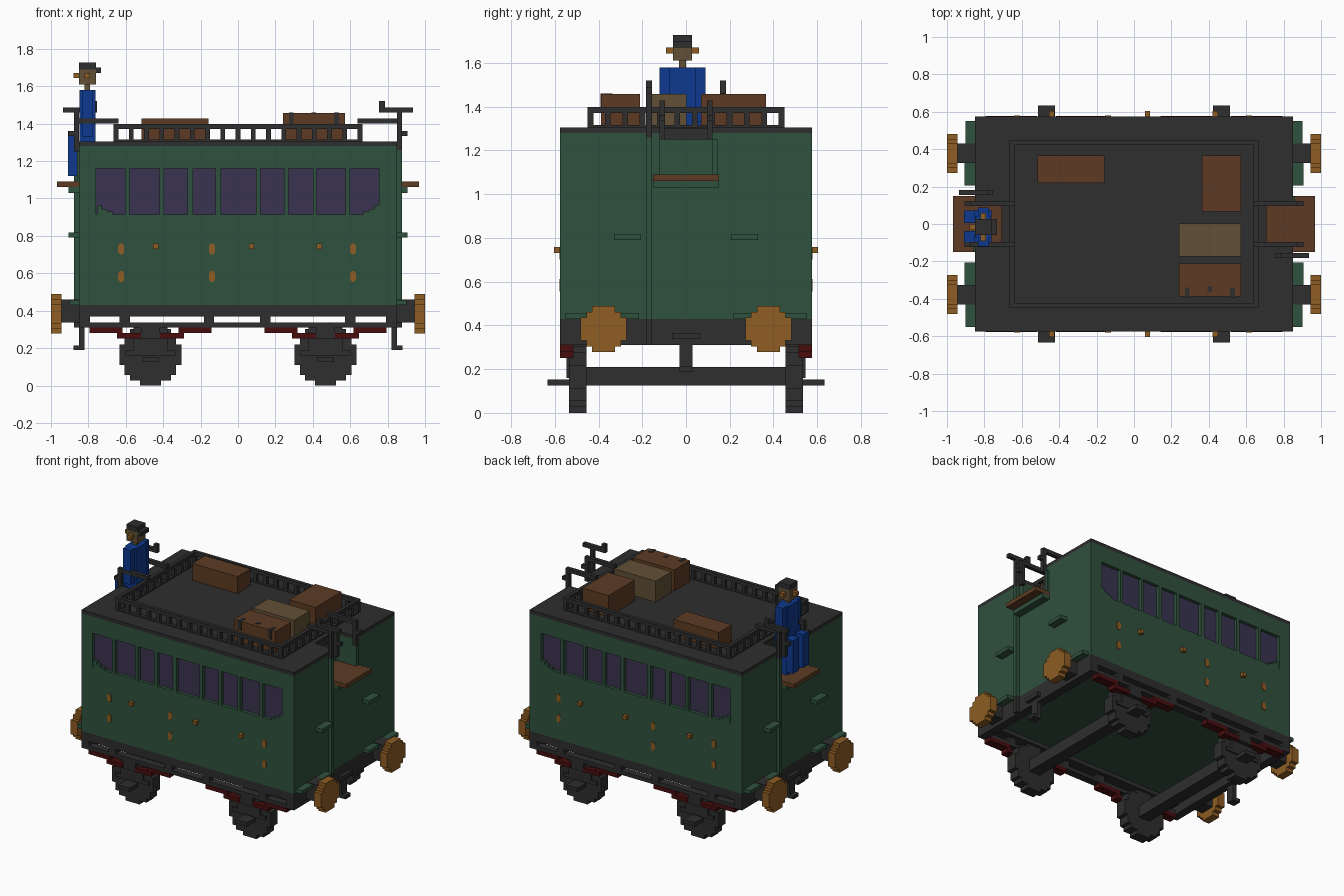
import bpy, bmesh, math

if "Cube" in bpy.data.objects:
    bpy.data.objects.remove(bpy.data.objects["Cube"], do_unlink=True)


def material(name, rgb):
    lin = [((c / 255 + 0.055) / 1.055) ** 2.4 if c > 10 else c / 255 / 12.92 for c in rgb]
    m = bpy.data.materials.new(name)
    m.use_nodes = True
    m.diffuse_color = (*lin, 1)
    m.node_tree.nodes["Principled BSDF"].inputs["Base Color"].default_value = (*lin, 1)
    return m


GREEN = material("coach green", (47, 81, 61))
DARK = material("charcoal", (46, 46, 46))
BROWN = material("brown wood", (93, 59, 35))
TAN = material("tan leather", (98, 80, 54))
BRASS = material("brass", (142, 93, 35))
BLUE = material("blue cloth", (13, 57, 142))
RED = material("dark red", (72, 13, 14))
GLASS = material("window violet", (58, 52, 80))


def part(name, mat, boxes):
    """One object made of boxes (x0, x1, y0, y1, z0, z1)."""
    bm = bmesh.new()
    for x0, x1, y0, y1, z0, z1 in boxes:
        x0, x1 = sorted((x0, x1))
        y0, y1 = sorted((y0, y1))
        r = bmesh.ops.create_cube(bm, size=1)
        for v in r["verts"]:
            v.co = (x1 if v.co.x > 0 else x0, y1 if v.co.y > 0 else y0, z1 if v.co.z > 0 else z0)
    me = bpy.data.meshes.new(name)
    bm.to_mesh(me)
    bm.free()
    me.materials.append(mat)
    ob = bpy.data.objects.new(name, me)
    bpy.context.scene.collection.objects.link(ob)
    return ob


def flip_x(boxes):
    return boxes + [(-b[1], -b[0], *b[2:]) for b in boxes]


def flip_y(boxes):
    return boxes + [(b[0], b[1], -b[3], -b[2], b[4], b[5]) for b in boxes]


def turn(boxes):
    """Add a copy turned half a circle about z."""
    return boxes + [(-b[1], -b[0], -b[3], -b[2], b[4], b[5]) for b in boxes]


def stepped_rows(r, n):
    """Rows (half width, low, high) of a blocky disc."""
    s = 2 * r / n
    rows = []
    for i in range(n):
        c = -r + (i + 0.5) * s
        rows.append((round(math.sqrt(r * r - c * c) / s) * s, c - s / 2, c + s / 2))
    return rows


# Body core, with an open driver's alcove at each end
Y, YI, X, XA, YA = 0.575, 0.547, 0.85, 0.70, 0.12
ends = flip_x([(XA, X, -YI, YI, 0.43, 1.06)] + flip_y([(XA, X, YA, YI, 1.06, 1.28)]))
part("body_core", GREEN, [(-XA, XA, -YI, YI, 0.43, 1.28)] + ends)
part("floor", GREEN, [(-0.80, 0.80, -0.5, 0.5, 0.40, 0.43)])

# Side walls with window openings
windows = [(-0.76, -0.605), (-0.58, -0.42), (-0.395, -0.27), (-0.24, -0.12), (-0.09, 0.095),
           (0.12, 0.245), (0.27, 0.40), (0.42, 0.575), (0.60, 0.755)]
Z0, Z1 = 0.915, 1.16
edges = [-X] + [e for w in windows for e in w] + [X]
walls = [(-X, X, YI, Y, 0.43, Z0), (-X, X, YI, Y, Z1, 1.28)]
walls += [(edges[i], edges[i + 1], YI, Y, Z0, Z1) for i in range(0, len(edges), 2)]
walls += flip_x([(0.73, 0.755, YI, Y, Z0, 0.965), (0.70, 0.73, YI, Y, Z0, 0.945),
                 (0.67, 0.70, YI, Y, Z0, 0.93)])
part("side_walls", GREEN, flip_y(walls))
part("windows", GLASS, flip_y([(a, b, YI, YI + 0.004, Z0, Z1) for a, b in windows]))

# Brass plates and knobs on the sides
plates = []
for x in (-0.625, -0.14, 0.615):
    for z in (0.73, 0.583):
        plates += [(x - 0.016, x + 0.016, Y, Y + 0.004, z - 0.021, z + 0.021),
                   (x - 0.009, x + 0.009, Y, Y + 0.004, z - 0.029, z + 0.029)]
part("side_plates", BRASS, flip_y(plates))
part("side_knobs", BRASS, flip_y([(x - 0.014, x + 0.014, Y, 0.603, 0.73, 0.758)
                                  for x in (-0.44, 0.072, 0.435)]))

# Roof
part("roof", DARK, [(-XA, XA, -Y, Y, 1.28, 1.305)]
     + flip_x(flip_y([(XA, X, YA, Y, 1.28, 1.305)])))
part("alcove_lintels", DARK, flip_x([(XA, XA + 0.008, -YA, YA, 1.25, 1.30)]))

# Driver seats and end fittings
part("driver_seats", BROWN, flip_x([(XA, X, -YA, YA, 1.06, 1.09), (X, 0.967, -0.15, 0.15, 1.06, 1.09)]))
part("seat_supports", GREEN, flip_x([(X, 0.905, -0.15, 0.15, 1.03, 1.06)]))
part("alcove_trims", GREEN, turn([(X, 0.862, 0.12, 0.147, 1.09, 1.25)]))
part("end_steps", GREEN, flip_x(flip_y([(X, 0.905, 0.205, 0.33, 0.79, 0.817)])))
part("end_poles", GREEN, turn([(X, 0.877, -0.183, -0.155, 0.43, 1.26)]))
part("buffer_covers", GREEN, flip_x(flip_y([(X, 0.90, 0.215, 0.55, 0.43, 0.456)])))

# Brake cranks and hand rails above the ends
part("brake_cranks", DARK, turn([(X, 0.877, -0.183, -0.155, 1.26, 1.46),
                                 (0.755, 0.935, -0.183, -0.155, 1.46, 1.487),
                                 (0.755, 0.785, -0.183, -0.155, 1.487, 1.52)]))
part("hand_rails", DARK, flip_x(flip_y([(0.64, 0.877, 0.095, 0.122, 1.40, 1.428),
                                        (0.85, 0.877, 0.095, 0.122, 1.25, 1.40),
                                        (0.877, 0.905, 0.095, 0.122, 1.335, 1.362)])))

# Roof railing
RX, RY, T = 0.665, 0.45, 0.026
rail = []
for lo, hi in ((1.305, 1.315), (1.372, 1.398)):
    rail += flip_y([(-RX, RX, RY - T, RY, lo, hi)]) + flip_x([(RX - T, RX, T - RY, RY - T, lo, hi)])
for i in range(17):
    x = -RX + T / 2 + i * (2 * RX - T) / 16
    rail += flip_y([(x - T / 2, x + T / 2, RY - T, RY, 1.315, 1.372)])
for i in range(1, 11):
    y = -RY + T / 2 + i * (2 * RY - T) / 11
    rail += flip_x([(RX - T, RX, y - T / 2, y + T / 2, 1.315, 1.372)])
part("roof_railing", DARK, rail)

# Luggage
R = 1.305
part("long_case", BROWN, [(-0.517, -0.157, 0.218, 0.365, R, 1.427)])
part("tall_case", BROWN, [(0.363, 0.572, 0.068, 0.365, R, 1.457)])
part("tan_case", TAN, [(0.24, 0.572, -0.175, 0.003, R, 1.457)])
part("strapped_case", BROWN, [(0.24, 0.572, -0.388, -0.21, R, 1.457)])
straps = [(x - 0.013, x + 0.013, -0.392, -0.388, 1.39, 1.46) for x in (0.285, 0.527)]
straps += [(x - 0.013, x + 0.013, -0.388, -0.34, 1.457, 1.46) for x in (0.285, 0.527)]
part("case_straps", DARK, straps + [(0.393, 0.418, -0.36, -0.335, 1.457, 1.46)])

# Underframe
part("sill", DARK, flip_y([(-X, X, 0.49, Y, 0.37, 0.43)]))
part("end_beams", DARK, flip_x([(0.79, X, -Y, Y, 0.31, 0.37), (0.79, X, -0.49, 0.49, 0.37, 0.43)]))
lower = [(-0.79, 0.79, 0.52, Y, 0.31, 0.337)]
lower += [(x - 0.028, x + 0.028, 0.52, Y, 0.337, 0.37) for x in (-0.605, -0.155, 0.145, 0.60)]
part("lower_rails", DARK, flip_y(lower))
part("pole_feet", DARK, turn([(X, 0.877, -0.183, -0.155, 0.31, 0.43)]))
part("coupling_hooks", DARK, flip_x([(0.822, 0.85, -0.03, 0.03, 0.19, 0.31),
                                     (0.85, 0.88, -0.03, 0.03, 0.19, 0.215),
                                     (X, 0.875, -0.062, 0.062, 0.337, 0.365)]))

# Buffers
disc = [(0.945, 1.0, 0.377 - w, 0.377 + w, 0.383 + a, 0.383 + b) for w, a, b in stepped_rows(0.105, 8)]
part("buffer_discs", BRASS, flip_x(flip_y(disc)))
part("buffer_shafts", DARK, flip_x(flip_y([(X, 0.945, 0.325, 0.43, 0.337, 0.46)])))

# Wheels, axles, bearing steps and leaf springs
wheels, axles, bearings, springs = [], [], [], []
for cx in (-0.468, 0.468):
    wheels += [(cx - w, cx + w, 0.455, 0.535, 0.165 + a, 0.165 + b) for w, a, b in stepped_rows(0.165, 12)]
    axles += [(cx - 0.045, cx + 0.045, -0.455, 0.455, 0.125, 0.21)]
    bearings += [(cx - 0.045, cx + 0.045, 0.535, 0.633, 0.125, 0.153),
                 (cx - 0.135, cx + 0.135, 0.535, 0.546, 0.16, 0.187),
                 (cx - 0.09, cx + 0.09, 0.535, 0.546, 0.187, 0.31),
                 (cx - 0.05, cx + 0.05, 0.546, Y, 0.25, 0.31)]
    for s in (-1, 1):
        springs += [(cx + s * 0.15, cx + s * 0.325, 0.515, 0.577, 0.28, 0.31),
                    (cx + s * 0.05, cx + s * 0.18, 0.515, 0.577, 0.25, 0.28)]
part("wheels", DARK, flip_y(wheels))
part("axles", DARK, axles)
part("axle_bearings", DARK, flip_y(bearings))
part("leaf_springs", RED, flip_y(springs))

# Driver, facing outward at one end
D = -0.016
part("driver_coat", BLUE, [(-0.848, -0.762, D - 0.06, D + 0.06, 1.285, 1.58),
                           (-0.835, -0.775, D - 0.105, D - 0.06, 1.33, 1.58),
                           (-0.835, -0.775, D + 0.06, D + 0.105, 1.33, 1.58)])
part("driver_legs", BLUE, [(-0.85, -0.762, D - 0.09, D + 0.09, 1.25, 1.285)]
     + [(-0.908, -0.85, y - 0.034, y + 0.034, 1.12, 1.36) for y in (D - 0.055, D + 0.055)])
part("driver_pelvis", BLUE, [(-0.85, -0.762, D - 0.075, D + 0.075, 1.09, 1.25)])
part("driver_head", TAN, [(-0.85, -0.76, D - 0.044, D + 0.044, 1.61, 1.69),
                          (-0.82, -0.79, D - 0.015, D + 0.015, 1.58, 1.61)])
part("driver_ears_and_nose", BRASS, [(-0.82, -0.79, D - 0.075, D - 0.044, 1.643, 1.67),
                                     (-0.82, -0.79, D + 0.044, D + 0.075, 1.643, 1.67),
                                     (-0.88, -0.85, D - 0.015, D + 0.015, 1.643, 1.67)])
part("driver_hat", DARK, [(-0.85, -0.76, D - 0.044, D + 0.044, 1.69, 1.728),
                          (-0.76, -0.732, D - 0.044, D + 0.044, 1.67, 1.70)])
